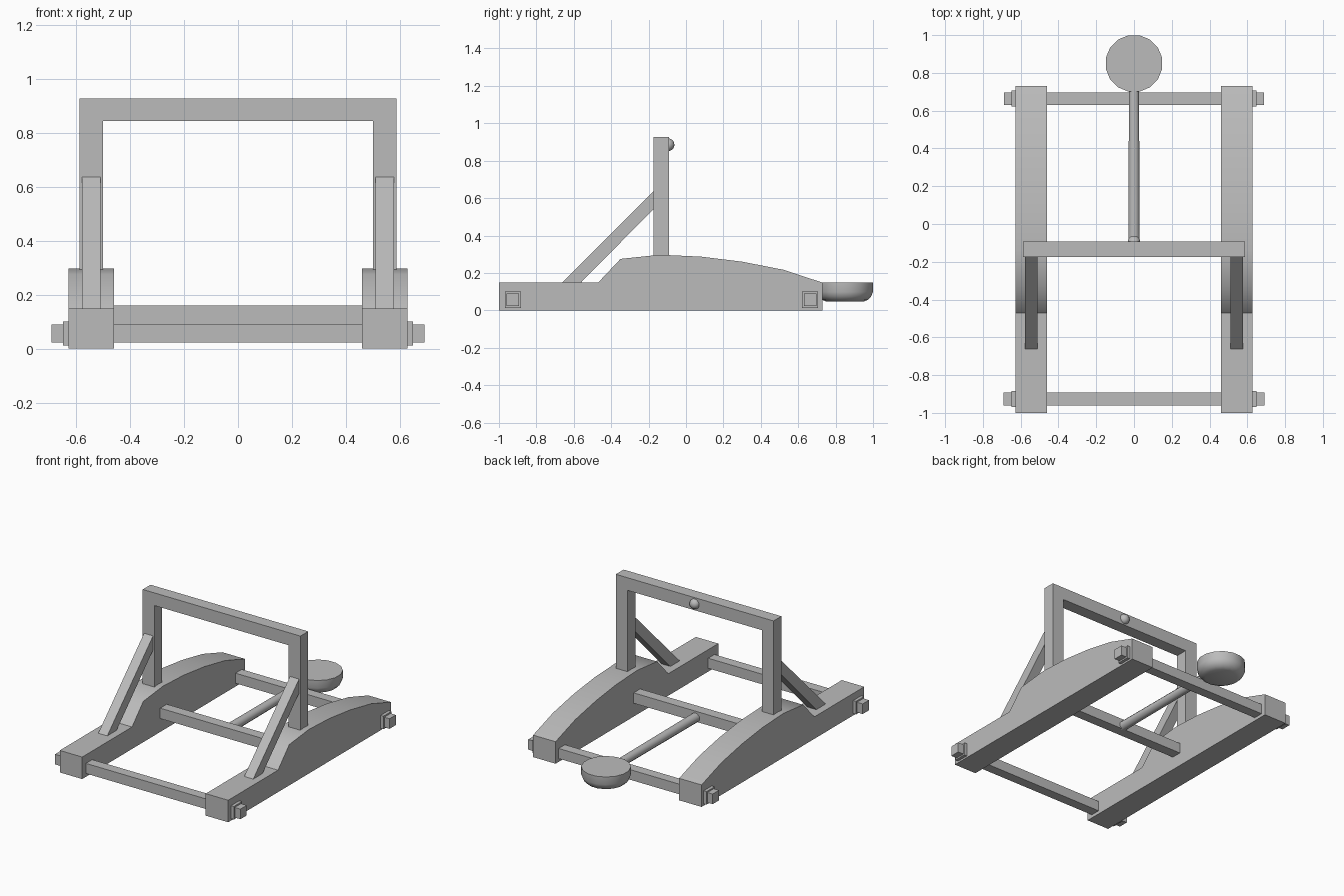
import bpy, bmesh, math
from mathutils import Matrix

if "Cube" in bpy.data.objects:
    bpy.data.objects.remove(bpy.data.objects["Cube"])

# one plain grey for the whole model
grey = bpy.data.materials.new("plain grey")
grey.use_nodes = True
colour = (0.5, 0.5, 0.5, 1)
grey.diffuse_color = colour
grey.node_tree.nodes["Principled BSDF"].inputs["Base Color"].default_value = colour


def finish(name, bm, smooth=None):
    bmesh.ops.recalc_face_normals(bm, faces=bm.faces[:])
    mesh = bpy.data.meshes.new(name)
    bm.to_mesh(mesh)
    bm.free()
    mesh.materials.append(grey)
    obj = bpy.data.objects.new(name, mesh)
    bpy.context.collection.objects.link(obj)
    if smooth:
        bpy.ops.object.select_all(action="DESELECT")
        obj.select_set(True)
        bpy.context.view_layer.objects.active = obj
        bpy.ops.object.shade_smooth_by_angle(angle=math.radians(smooth))
    return obj


def prism(name, profile, x0, x1, smooth=None):
    """Extrude a (y, z) outline from x0 to x1."""
    bm = bmesh.new()
    face = bm.faces.new([bm.verts.new((x0, y, z)) for y, z in profile])
    out = bmesh.ops.extrude_face_region(bm, geom=[face])
    verts = [v for v in out["geom"] if isinstance(v, bmesh.types.BMVert)]
    bmesh.ops.translate(bm, verts=verts, vec=(x1 - x0, 0, 0))
    return finish(name, bm, smooth)


def box(name, x0, x1, y0, y1, z0, z1):
    return prism(name, [(y0, z0), (y1, z0), (y1, z1), (y0, z1)], x0, x1)


RAIL = [(-1, 0), (-1, 0.148), (-0.47, 0.148), (-0.35, 0.275), (-0.14, 0.297),
        (0.08, 0.287), (0.3, 0.26), (0.52, 0.217), (0.73, 0.148), (0.73, 0)]
BRACE = [(-0.665, 0.145), (-0.565, 0.145), (-0.175, 0.54), (-0.175, 0.635)]

# side frames: rail, upright post, diagonal brace, square washers
for side, s in (("left", 1), ("right", -1)):
    prism(side + "_rail", RAIL, s * 0.46, s * 0.627, smooth=42)
    box(side + "_post", s * 0.5, s * 0.587, -0.175, -0.092, 0.28, 0.842)
    prism(side + "_brace", BRACE, s * 0.51, s * 0.577)
    for end, y in (("front", -0.926), ("rear", 0.664)):
        box(f"{side}_{end}_washer", s * 0.62, s * 0.648,
            y - 0.043, y + 0.043, 0.012, 0.1)

# crossbars, running through the rails at front and rear
box("front_crossbar", -0.69, 0.69, -0.96, -0.893, 0.022, 0.09)
box("rear_crossbar", -0.687, 0.687, 0.63, 0.697, 0.022, 0.09)
box("middle_crossbar", -0.47, 0.47, -0.17, -0.1, 0.09, 0.16)
box("top_beam", -0.587, 0.587, -0.175, -0.092, 0.842, 0.927)

# round peg on the back of the top beam
bm = bmesh.new()
bmesh.ops.create_uvsphere(bm, u_segments=16, v_segments=10, radius=0.034,
                          matrix=Matrix.Translation((0, -0.096, 0.885)))
finish("beam_peg", bm, 60)

# throwing arm, slightly tapered
bm = bmesh.new()
bmesh.ops.create_cone(bm, cap_ends=True, segments=8, radius1=0.032, radius2=0.029,
                      depth=0.86,
                      matrix=Matrix.Translation((0, 0.32, 0.117))
                      @ Matrix.Rotation(math.radians(-90), 4, "X")
                      @ Matrix.Rotation(math.radians(22.5), 4, "Z"))
finish("throwing_arm", bm, 50)

# bowl: flat top, upright rim, rounded underside
PROFILE = [(0.152, 0.15), (0.152, 0.098), (0.143, 0.075),
           (0.125, 0.056), (0.1, 0.046)]
SIDES = 16
bm = bmesh.new()
rings = []
for r, z in PROFILE:
    rings.append([bm.verts.new((r * math.cos(a), 0.85 + r * math.sin(a), z))
                  for a in (math.tau * (i + 0.5) / SIDES for i in range(SIDES))])
for upper, lower in zip(rings, rings[1:]):
    for i in range(SIDES):
        j = (i + 1) % SIDES
        bm.faces.new((upper[i], upper[j], lower[j], lower[i]))
bm.faces.new(rings[0])
bm.faces.new(rings[-1])
finish("bowl", bm, 40)
